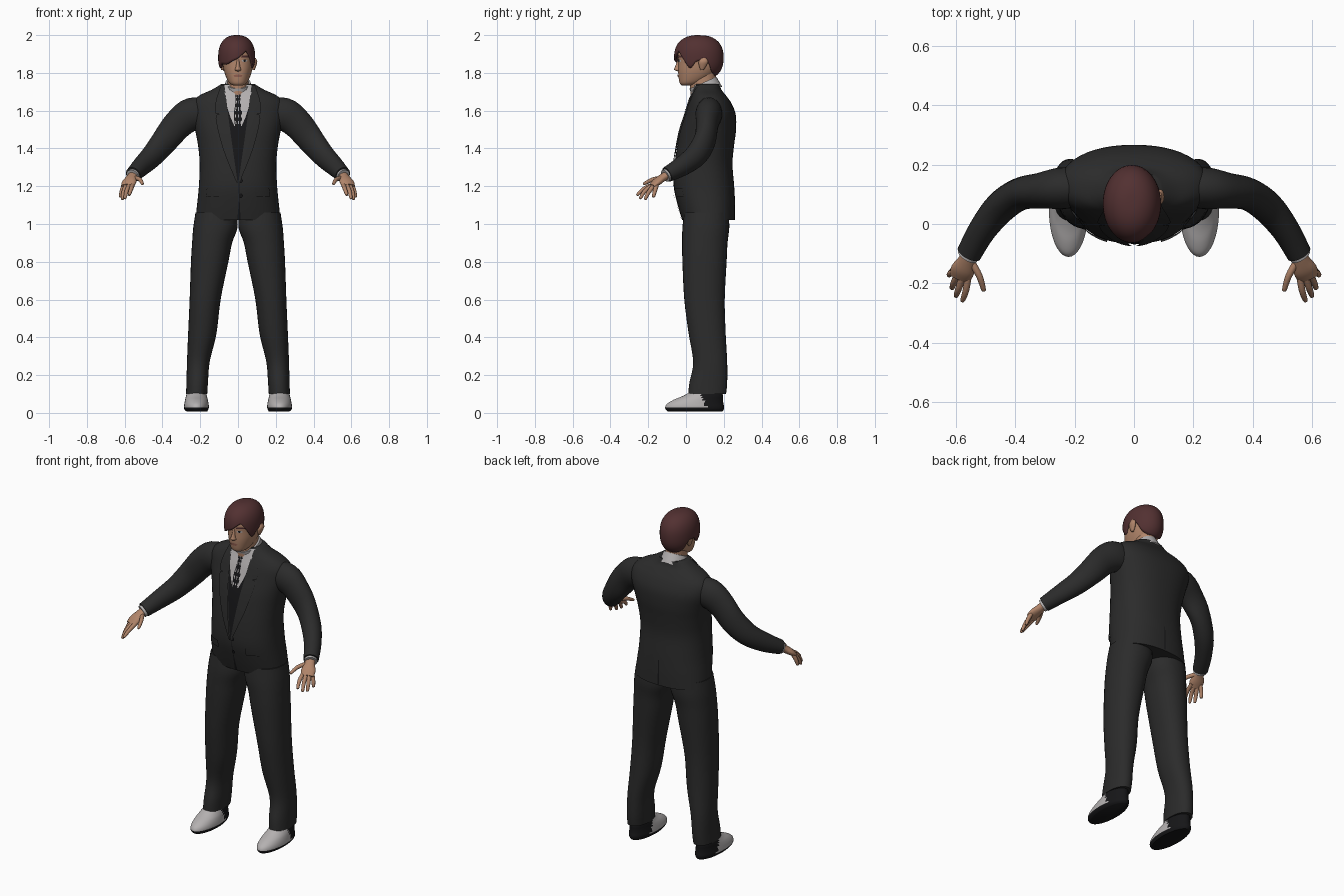
import bpy, bmesh, math
from mathutils import Vector, Matrix
from mathutils.bvhtree import BVHTree

cube = bpy.data.objects.get("Cube")
if cube:
    bpy.data.objects.remove(cube)


def material(name, r, g, b):
    m = bpy.data.materials.new(name)
    m.use_nodes = True
    m.diffuse_color = (r, g, b, 1)
    node = m.node_tree.nodes["Principled BSDF"]
    node.inputs["Base Color"].default_value = (r, g, b, 1)
    node.inputs["Roughness"].default_value = 0.8
    return m


suit = material("charcoal cloth", .024, .024, .024)
black = material("black", .008, .008, .009)
grey = material("pale grey", .46, .44, .44)
hair_mat = material("auburn hair", .085, .03, .031)
skin = material("skin", .44, .235, .145)
lip = material("lips", .3, .12, .085)
made = []


def finish(name, bm, mats):
    bmesh.ops.recalc_face_normals(bm, faces=bm.faces)
    mesh = bpy.data.meshes.new(name)
    bm.to_mesh(mesh)
    bm.free()
    for m in mats:
        mesh.materials.append(m)
    ob = bpy.data.objects.new(name, mesh)
    bpy.context.collection.objects.link(ob)
    made.append(ob)
    return ob


def smooth_keys(keys, sub):
    """Catmull-Rom interpolation of key tuples."""
    out = []
    last = len(keys) - 1
    for i in range(last):
        quad = [keys[max(0, min(last, i + k))] for k in (-1, 0, 1, 2)]
        for s in range(sub):
            t = s / sub
            out.append([b + .5 * t * (c - a + t * (2*a - 5*b + 4*c - d + t * (3*(b - c) + d - a)))
                        for a, b, c, d in zip(*quad)])
    return out + [list(keys[-1])]


def skin_rows(bm, rows, closed=True):
    faces = []
    for a, b in zip(rows, rows[1:]):
        n = len(a)
        for i in range(n if closed else n - 1):
            j = (i + 1) % n
            faces.append(bm.faces.new((a[i], a[j], b[j], b[i])))
    return faces


def loft(name, keys, mats, power=2.0, n=28, sub=4, follow=False, rule=None, matrix=None):
    """Tube through keys (x, y, z, rx, ry); rings lie flat or follow the path."""
    pts = smooth_keys(keys, sub)
    bm = bmesh.new()
    rows = []
    for i, (x, y, z, rx, ry) in enumerate(pts):
        u, v = Vector((1, 0, 0)), Vector((0, 1, 0))
        if follow:
            t = Vector(pts[min(i + 1, len(pts) - 1)][:3]) - Vector(pts[max(i - 1, 0)][:3])
            u = t.cross(Vector((0, 0, 1))).normalized()
            v = u.cross(t).normalized()
        row = []
        for k in range(n):
            c, s = math.cos(math.tau * k / n), math.sin(math.tau * k / n)
            c, s = [math.copysign(abs(w) ** (2 / power), w) for w in (c, s)]
            row.append(bm.verts.new(Vector((x, y, z)) + u * rx * c + v * ry * s))
        rows.append(row)
    skin_rows(bm, rows)
    bm.faces.new(rows[0])
    bm.faces.new(rows[-1])
    if matrix:
        bm.transform(matrix)
    if rule:
        for f in bm.faces:
            f.material_index = rule(f.calc_center_median())
    return finish(name, bm, mats)


def patch(name, base, rows, mats, lift=.004, nx=6, side=-1, rule=None):
    """Thin cloth plate laid on a body: rows are (z, x_min, x_max)."""
    tree = BVHTree.FromPolygons([v.co for v in base.data.vertices],
                                [p.vertices for p in base.data.polygons])
    bm = bmesh.new()
    grid = []
    for z, x0, x1 in smooth_keys(rows, 4):
        line = []
        for k in range(nx + 1):
            x = x0 + (x1 - x0) * k / nx
            hit = tree.ray_cast(Vector((x, side, z)), Vector((0, -side, 0)))[0]
            hit = hit or tree.find_nearest(Vector((x, .05, z)))[0]
            line.append(bm.verts.new(hit + Vector((0, side * lift, 0))))
        grid.append(line)
    for i, f in enumerate(skin_rows(bm, grid, False)):
        if rule:
            f.material_index = rule(i // nx, i % nx)
    return finish(name, bm, mats)


# Jacket body
jacket = loft("jacket", [
    (0, .12, 1.02, .225, .14), (0, .108, 1.1, .217, .152), (0, .095, 1.2, .207, .16),
    (0, .093, 1.32, .203, .153), (0, .105, 1.42, .212, .15), (0, .118, 1.5, .228, .147),
    (0, .13, 1.58, .248, .133), (0, .128, 1.64, .245, .112), (0, .122, 1.68, .205, .09),
    (0, .115, 1.71, .14, .073), (0, .113, 1.74, .09, .066)], [suit], 2.3, 48)

# Shirt front, waistcoat, tie and jacket trim
patch("shirt_front", jacket, [(1.735, -.075, .075), (1.65, -.064, .064), (1.58, -.045, .045),
                              (1.52, -.02, .02)], [grey], .005, 10)
patch("waistcoat", jacket, [(1.6, -.058, .058), (1.45, -.036, .036), (1.22, -.002, .002)], [black], .003)
patch("tie", jacket, [(1.685, -.018, .018), (1.655, -.012, .012), (1.58, -.022, .022), (1.52, -.016, .016)],
      [black, grey], .009, 8, rule=lambda i, j: int(i % 2 == 0 and j % 3 == 1))
patch("front_opening", jacket, [(1.24, .002, .007), (1.12, .004, .009), (1.025, -.004, .014)], [black], .003, 1)
patch("back_vent", jacket, [(1.17, -.003, .003), (1.025, -.004, .004)], [black], .003, 1, side=1)
for z in (1.23, 1.15):
    patch("jacket_button", jacket, [(z + .012, .012, .018), (z, .004, .026), (z - .012, .012, .018)], [black], .008, 4)
for s, word in ((1, "left"), (-1, "right")):
    def span(*rows):
        return [(z, *sorted((s * a, s * b))) for z, a, b in rows]
    patch(word + "_lapel", jacket, span((1.735, .072, .09), (1.66, .062, .115), (1.59, .054, .122),
          (1.58, .053, .098), (1.56, .05, .118), (1.4, .028, .08), (1.22, .002, .008)), [suit], .009)
    patch(word + "_collar_point", jacket, span((1.71, .015, .075), (1.67, .02, .065), (1.625, .042, .05)), [grey], .009)
    patch(word + "_pocket_flap", jacket, span((1.19, .09, .165), (1.145, .09, .17)), [suit], .008)

# Neck, shirt collar and head
loft("neck", [(0, .1, 1.67, .06, .075), (0, .09, 1.75, .056, .07), (0, .09, 1.84, .056, .07)], [skin])
tilt = Matrix.Translation((0, .1, 1.725)) @ Matrix.Rotation(math.radians(24), 4, 'X')
loft("shirt_collar", [(0, 0, -.035, .08, .084), (0, 0, .025, .067, .078)], [grey], matrix=tilt)
head = loft("head", [
    (0, .005, 1.733, .024, .026), (0, .022, 1.745, .045, .055), (0, .045, 1.775, .062, .084),
    (0, .06, 1.815, .075, .102), (0, .068, 1.86, .081, .109), (0, .07, 1.91, .083, .112),
    (0, .07, 1.955, .068, .09), (0, .07, 1.98, .03, .045)], [skin], 2.2, 40)
loft("nose", [(0, -.034, 1.808, .008, .008), (0, -.042, 1.816, .017, .02), (0, -.041, 1.83, .012, .018),
              (0, -.037, 1.855, .008, .012), (0, -.034, 1.88, .006, .006)], [skin], n=16)
patch("mouth", head, [(1.791, -.012, .012), (1.785, -.025, .025), (1.777, -.013, .013)], [lip], .004)
for s, word in ((1, "left"), (-1, "right")):
    def span(*rows):
        return [(z, *sorted((s * a, s * b))) for z, a, b in rows]
    patch(word + "_eye", head, span((1.87, .028, .042), (1.864, .019, .05), (1.858, .028, .042)), [grey], .003)
    patch(word + "_iris", head, span((1.871, .028, .042), (1.858, .031, .039)), [black], .005, 3)
    patch(word + "_eyebrow", head, span((1.891, .022, .055), (1.882, .015, .06)), [hair_mat], .004)
    loft(word + "_ear", [(s * .082, .085, 1.815, .006, .008), (s * .085, .088, 1.835, .011, .019),
                         (s * .089, .092, 1.86, .013, .025), (s * .087, .094, 1.88, .006, .012)], [skin], n=14)

# Hair cap with a swept fringe: the lower edge height depends on the angle
hairline = [(-180, 1.86), (-163, 1.825), (-148, 1.845), (-125, 1.845), (-105, 1.862), (-85, 1.878),
            (-66, 1.905), (-55, 1.912), (-38, 1.87), (-22, 1.825), (-5, 1.86), (20, 1.86),
            (42, 1.8), (90, 1.78), (138, 1.8), (160, 1.86), (180, 1.86)]
edge = smooth_keys(hairline, 5)[:-1]
bm = bmesh.new()
rows = []
for r in range(1, 17):
    row = []
    for deg, low in edge:
        a = math.radians(deg)
        c = math.cos(r / 16 * math.acos((low - 1.88) / .12))
        spread = (1 - abs(c) ** 2.4) ** (1 / 2.4)
        row.append(bm.verts.new((-.007 + .098 * spread * math.cos(a),
                                 .068 + .131 * spread * math.sin(a), 1.88 + .12 * c)))
    rows.append(row)
skin_rows(bm, rows)
bm.faces.new(rows[0])
hair = finish("hair", bm, [hair_mat])
thick = hair.modifiers.new("thickness", 'SOLIDIFY')
thick.thickness = .012

# Limbs, built once per side
for s, word in ((1, "left"), (-1, "right")):
    def part(name, keys, mats, **kw):
        return loft(word + "_" + name, [(s * k[0], *k[1:]) for k in keys], mats, **kw)

    part("sleeve", [(.16, .125, 1.585, .065, .08), (.245, .12, 1.58, .07, .088), (.315, .112, 1.53, .06, .08),
                    (.385, .1, 1.445, .055, .072), (.45, .055, 1.366, .054, .063),
                    (.51, -.02, 1.307, .047, .053), (.555, -.1, 1.262, .042, .041)], [suit], follow=True)
    part("shirt_cuff", [(.545, -.085, 1.268, .034, .034), (.56, -.11, 1.255, .036, .034)], [grey], follow=True)
    part("palm", [(.553, -.095, 1.262, .025, .022), (.563, -.125, 1.244, .03, .021),
                  (.576, -.155, 1.222, .04, .02), (.586, -.18, 1.2, .036, .014)], [skin], follow=True, n=18)
    fingers = {"index_finger": ((.557, -.17, 1.21), (.565, -.222, 1.187), (.576, -.256, 1.156)),
               "middle_finger": ((.575, -.175, 1.207), (.59, -.218, 1.174), (.598, -.241, 1.138)),
               "ring_finger": ((.592, -.17, 1.205), (.606, -.198, 1.167), (.612, -.215, 1.133)),
               "little_finger": ((.602, -.155, 1.208), (.616, -.165, 1.174), (.622, -.172, 1.145)),
               "thumb": ((.548, -.125, 1.245), (.52, -.175, 1.236), (.506, -.22, 1.214))}
    for name, (a, b, c) in fingers.items():
        tip = Vector(c) + (Vector(c) - Vector(b)) * .12
        part(name, [(*a, .012, .012), (*b, .011, .011), (*c, .008, .008), (*tip, .002, .002)],
             [skin], follow=True, n=12)
    part("trouser_leg", [(.115, .108, 1.06, .11, .118), (.12, .105, .98, .117, .124), (.137, .1, .9, .106, .12),
                         (.15, .098, .8, .099, .117), (.174, .098, .6, .082, .107), (.189, .112, .42, .075, .098),
                         (.21, .128, .27, .06, .09), (.216, .118, .16, .057, .1), (.219, .112, .1, .056, .1)],
         [suit], power=2.2, n=32)
    part("shoe", [(.218, .048, .008, .055, .145), (.22, .046, .018, .063, .154), (.22, .046, .032, .066, .156),
                  (.22, .05, .05, .064, .148), (.22, .066, .07, .06, .13), (.22, .09, .09, .055, .106),
                  (.219, .115, .12, .047, .075)], [grey, black], n=40,
         rule=lambda p: int(p.z < .028 or p.y > .12 - p.z * .4))

# Smooth shading with crisp hems
bpy.ops.object.select_all(action='DESELECT')
for ob in made:
    ob.select_set(True)
bpy.context.view_layer.objects.active = made[0]
bpy.ops.object.shade_smooth_by_angle(angle=math.radians(50))
